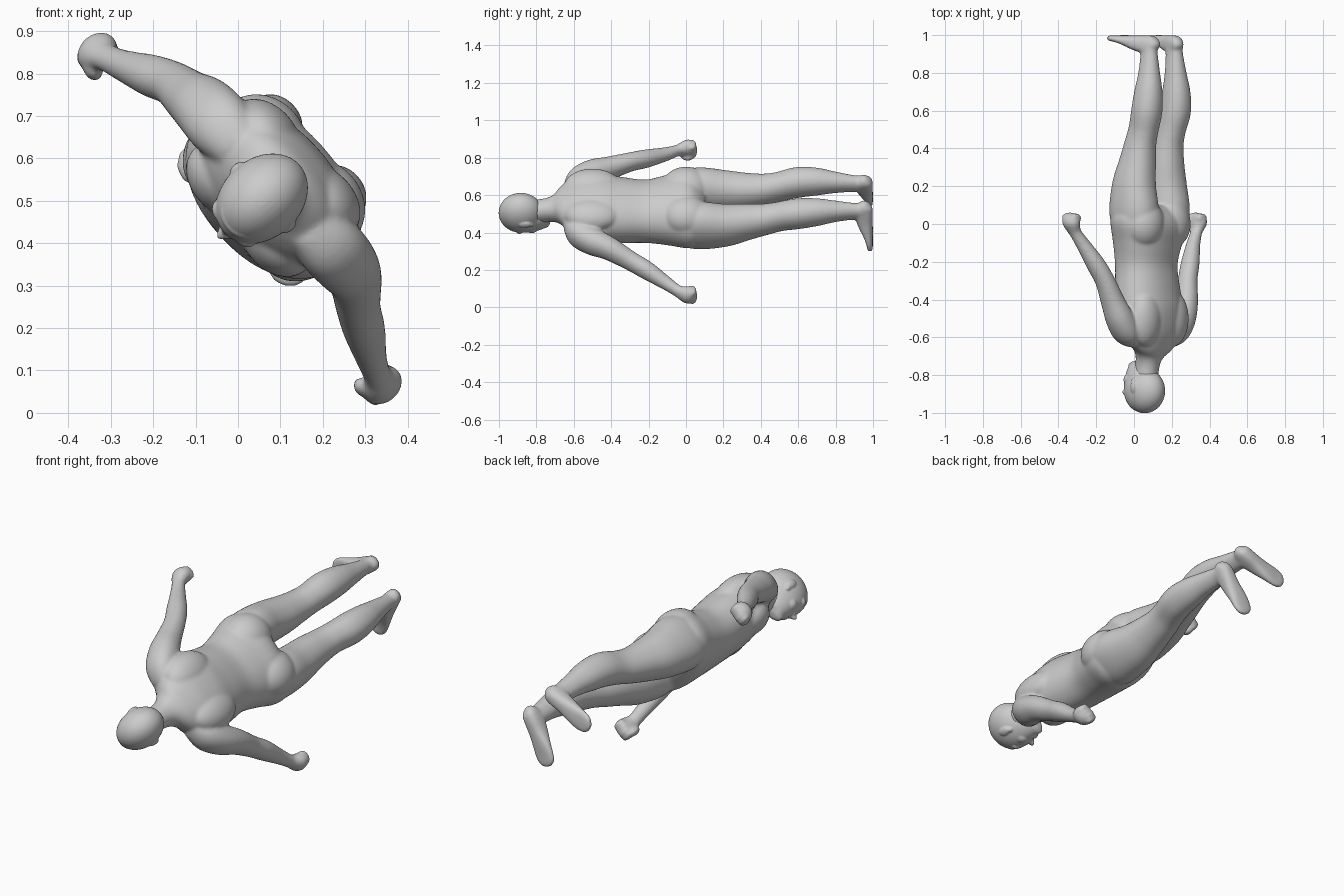
import bpy, bmesh, math
from mathutils import Vector

# Body frame: u = sideways, y = along the body (head -1, soles +1), w = forward
SIDE = Vector((0.67, 0, -0.742))
FRONT = Vector((-0.742, 0, -0.67))
ORIGIN = Vector((0.05, 0, 0.5))


def world(p):
    return ORIGIN + SIDE * p[0] + Vector((0, p[1], 0)) + FRONT * p[2]


def spline(rows, steps=5):
    out = []
    for i in range(len(rows) - 1):
        p = [rows[max(0, min(len(rows) - 1, i + k))] for k in (-1, 0, 1, 2)]
        for j in range(steps):
            t = j / steps
            out.append([0.5 * (2 * b + (c - a) * t + (2 * a - 5 * b + 4 * c - d) * t * t
                               + (3 * b - a - 3 * c + d) * t ** 3) for a, b, c, d in zip(*p)])
    return out + [list(rows[-1])]


def loft(bm, rows, s=1, sides=40, power=2.2):
    """Rows of (u, y, w, half width, half depth) swept into a closed tube."""
    rows = spline(rows)
    pts = [Vector((r[0] * s, r[1], r[2])) for r in rows]
    rings = []
    for i, r in enumerate(rows):
        t = (pts[min(i + 1, len(pts) - 1)] - pts[max(i - 1, 0)]).normalized()
        e1 = Vector((1, 0, 0))
        e1 = (e1 - t * e1.dot(t)).normalized()
        e2 = t.cross(e1)
        ring = []
        for k in range(sides):
            a = 2 * math.pi * k / sides
            c, q = math.cos(a), math.sin(a)
            c = math.copysign(abs(c) ** (2 / power), c)
            q = math.copysign(abs(q) ** (2 / power), q)
            p = pts[i] + e1 * c * max(r[3], .003) + e2 * q * max(r[4], .003)
            ring.append(bm.verts.new(world(p)))
        rings.append(ring)
    for a, b in zip(rings, rings[1:]):
        for k in range(sides):
            bm.faces.new((a[k], a[(k + 1) % sides], b[(k + 1) % sides], b[k]))
    bm.faces.new(rings[0][::-1])
    bm.faces.new(rings[-1])


def blob(bm, c, r, s=1):
    """Ellipsoid aligned with the body frame."""
    res = bmesh.ops.create_uvsphere(bm, u_segments=40, v_segments=24, radius=1)
    for v in res["verts"]:
        q = v.co.copy()
        v.co = world(((c[0] + q.x * r[0]) * s, c[1] + q.y * r[1], c[2] + q.z * r[2]))


def finish(bm, name, voxel, smooth):
    bmesh.ops.recalc_face_normals(bm, faces=bm.faces)
    me = bpy.data.meshes.new(name)
    bm.to_mesh(me)
    bm.free()
    ob = bpy.data.objects.new(name, me)
    bpy.context.collection.objects.link(ob)
    m = ob.modifiers.new("fuse", "REMESH")
    m.mode, m.voxel_size, m.use_smooth_shade = "VOXEL", voxel, True
    m = ob.modifiers.new("soften", "SMOOTH")
    m.factor, m.iterations = 0.5, smooth
    return ob


body = bmesh.new()
# Neck and torso
loft(body, [(0, -.82, -.015, .06, .065), (0, -.74, -.03, .062, .064), (0, -.69, -.042, .085, .07),
            (0, -.64, -.055, .15, .092), (0, -.57, -.055, .2, .122), (0, -.47, -.042, .205, .145),
            (0, -.36, -.03, .195, .144), (0, -.22, -.02, .182, .14), (0, -.1, -.028, .205, .152),
            (0, 0, -.038, .235, .16), (0, .06, -.04, .225, .13), (0, .1, -.04, .17, .08)], sides=48)
for s in (1, -1):
    # Chest, shoulder blade, buttock
    blob(body, (.095, -.47, .03), (.1, .11, .075), s)
    blob(body, (.105, -.5, -.11), (.1, .15, .075), s)
    blob(body, (.102, .0, -.1), (.115, .13, .102), s)
    # Leg
    loft(body, [(.105, -.06, -.035, .1, .11), (.122, .06, -.043, .11, .14), (.122, .2, -.043, .104, .122),
                (.112, .32, -.058, .092, .1), (.108, .42, -.075, .08, .085), (.108, .5, -.098, .074, .08),
                (.113, .6, -.126, .078, .082), (.11, .7, -.135, .07, .075), (.104, .8, -.135, .053, .059),
                (.1, .9, -.13, .039, .049), (.1, .955, -.125, .039, .051), (.1, .985, -.12, .03, .04)], s)
    # Foot, sole flush with y = 1
    loft(body, [(.088, .97, -.182, .012, .015), (.09, .962, -.167, .034, .036), (.1, .951, -.125, .041, .048),
                (.12, .957, -.065, .043, .042), (.142, .973, .0, .051, .027), (.16, .981, .046, .053, .018),
                (.171, .984, .08, .042, .015), (.177, .986, .096, .014, .01)], s, power=2.6)
    # Arm, with a slight twist between the two sides
    d = .014 * s
    loft(body, [(.12, -.61, -.05, .05, .06), (.19, -.572, -.052, .068, .078), (.245, -.5, -.052, .07, .076),
                (.29, -.41, -.043, .059, .064), (.342, -.3, -.02 + d, .049, .053), (.39, -.21, .005 + d, .047, .05),
                (.45, -.11, .037 + d, .037, .037), (.493, -.045, .055 + d, .029, .034),
                (.51, -.01, .06 + d, .036, .046), (.517, .01, .062 + d, .022, .032)], s)
    # Fist: palm, curled fingers, thumb
    blob(body, (.517, .01, .062 + d), (.042, .045, .052), s)
    for i in range(4):
        blob(body, (.512, .038 - .003 * abs(i - 1), .099 - .023 * i + d), (.036, .025, .016), s)
    blob(body, (.49, .008, .1 + d), (.026, .038, .02), s)
finish(body, "body", .006, 22)

# Head: skull tapering to the chin, then face details
head = bmesh.new()
blob(head, (0, -.883, -.008), (.094, .119, .12))
loft(head, [(0, -.93, .01, .07, .09), (0, -.87, .02, .08, .09), (0, -.81, .025, .074, .082),
            (0, -.765, .037, .058, .066), (0, -.738, .048, .038, .048), (0, -.726, .05, .014, .024)])
blob(head, (0, -.855, .093), (.013, .04, .022))
blob(head, (0, -.835, .107), (.015, .016, .025))
blob(head, (0, -.79, .09), (.028, .016, .017))
blob(head, (0, -.75, .075), (.026, .02, .022))
for s in (1, -1):
    # Brow, cheek, nostril, ear rim, lobe
    blob(head, (.035, -.89, .078), (.035, .018, .027), s)
    blob(head, (.042, -.825, .06), (.032, .034, .034), s)
    blob(head, (.013, -.83, .1), (.011, .011, .015), s)
    blob(head, (.09, -.862, -.012), (.013, .034, .022), s)
    blob(head, (.084, -.832, -.004), (.011, .016, .013), s)
finish(head, "head", .004, 10)
